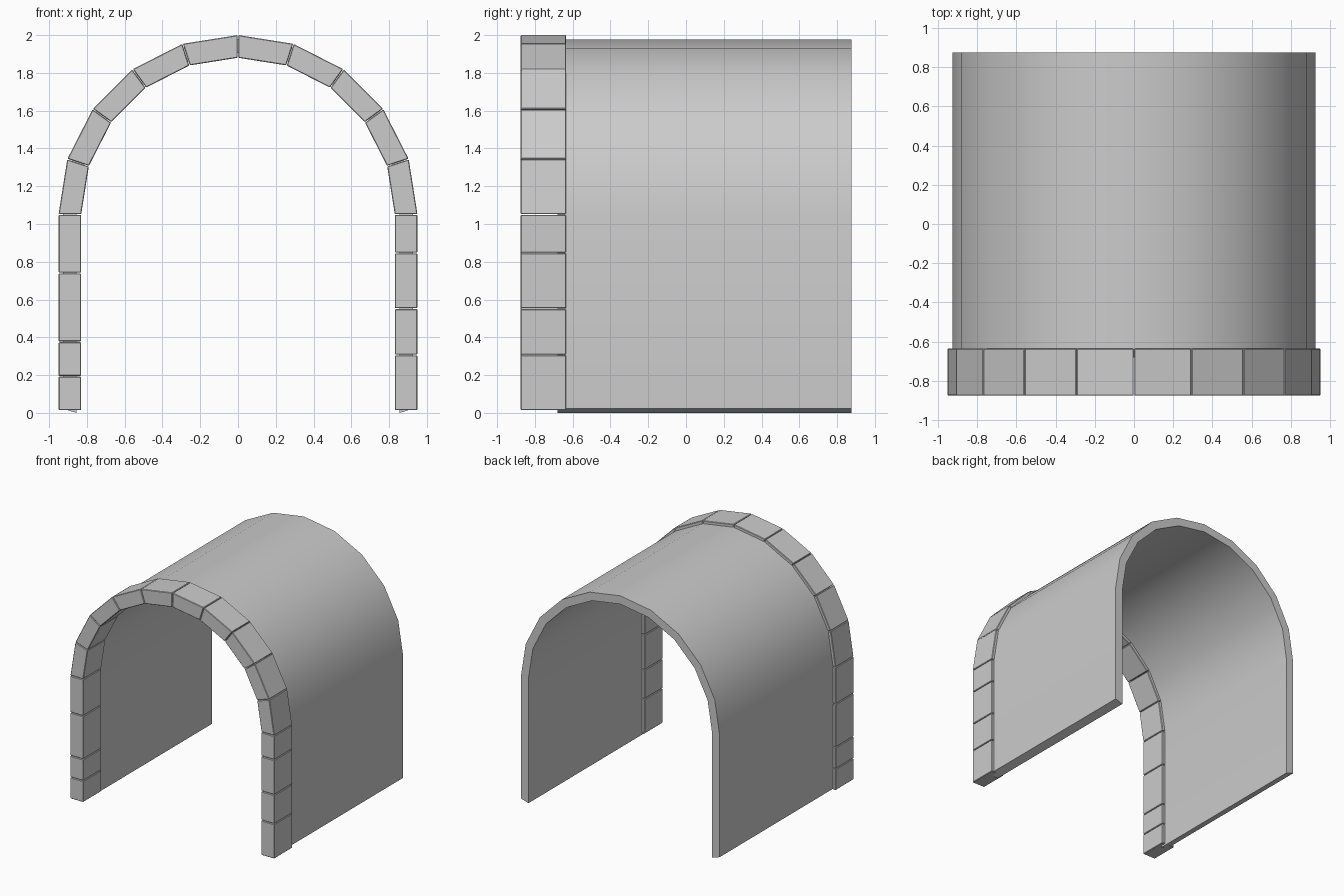
import bpy, bmesh
from math import sin, cos, radians

if "Cube" in bpy.data.objects:
    bpy.data.objects.remove(bpy.data.objects["Cube"])

SPRING = 1.05                 # height where the arch starts
R_OUT, R_IN = 0.95, 0.83      # stone ring radii
Y_FRONT, Y_RING, Y_BACK = -0.875, -0.635, 0.875
STEP = 18                     # degrees per arch stone


def polar(r, deg):
    return (r * cos(radians(deg)), SPRING + r * sin(radians(deg)))


def prism(name, profile, y0, y1, bevel=0.0):
    """Extrude an xz profile from y0 to y1."""
    bm = bmesh.new()
    face = bm.faces.new([bm.verts.new((x, y0, z)) for x, z in profile])
    ext = bmesh.ops.extrude_face_region(bm, geom=[face])
    verts = [v for v in ext["geom"] if isinstance(v, bmesh.types.BMVert)]
    bmesh.ops.translate(bm, verts=verts, vec=(0, y1 - y0, 0))
    if bevel:
        bmesh.ops.bevel(bm, geom=bm.edges[:], offset=bevel, segments=1,
                        affect='EDGES')
    bmesh.ops.recalc_face_normals(bm, faces=bm.faces[:])
    mesh = bpy.data.meshes.new(name)
    bm.to_mesh(mesh)
    bm.free()
    obj = bpy.data.objects.new(name, mesh)
    bpy.context.collection.objects.link(obj)
    return obj


# Tunnel shell: straight walls, faceted round vault, slanted feet
angles = range(0, 181, STEP)
outer = [polar(0.926, a) for a in angles]
inner = [polar(0.856, a) for a in angles]
shell_profile = ([(0.926, 0.022)] + outer + [(-0.926, 0.022), (-0.856, 0.0)]
                 + inner[::-1] + [(0.856, 0.0)])
shell = prism("tunnel_shell", shell_profile, -0.68, Y_BACK)
bpy.context.view_layer.objects.active = shell
shell.select_set(True)
bpy.ops.object.shade_smooth_by_angle(angle=radians(25))
shell.select_set(False)

# Arch stones around the front opening
GAP = 0.12
for i in range(180 // STEP):
    a, b = i * STEP + GAP, (i + 1) * STEP - GAP
    prism(f"arch_stone_{i + 1}",
          [polar(R_OUT, a), polar(R_OUT, b), polar(R_IN, b), polar(R_IN, a)],
          Y_FRONT, Y_RING, 0.004)

# Pillar stones, with different course heights on each side
courses = {
    "left": (-1, [0.013, 0.194, 0.376, 0.74, SPRING]),
    "right": (1, [0.013, 0.307, 0.552, 0.847, SPRING]),
}
for side, (s, levels) in courses.items():
    for i, (lo, hi) in enumerate(zip(levels, levels[1:])):
        lo, hi = lo + 0.002, hi - 0.002
        prism(f"{side}_pillar_stone_{i + 1}",
              [(s * R_IN, lo), (s * R_OUT, lo), (s * R_OUT, hi), (s * R_IN, hi)],
              Y_FRONT, Y_RING, 0.004)
